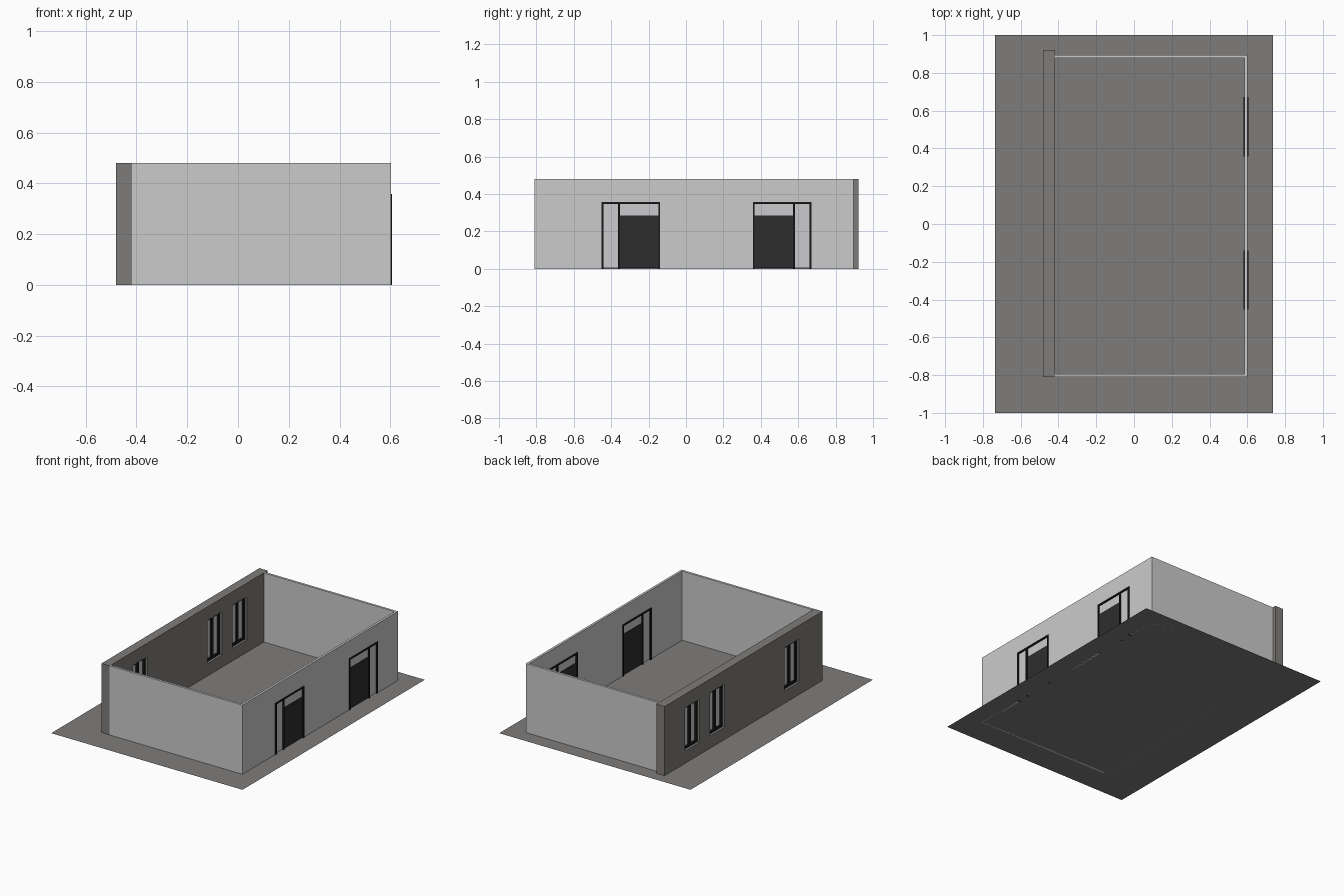
import bpy, bmesh

if "Cube" in bpy.data.objects:
    bpy.data.objects.remove(bpy.data.objects["Cube"])


def material(name, r, g, b):
    m = bpy.data.materials.new(name)
    m.diffuse_color = (r, g, b, 1)
    m.use_nodes = True
    m.node_tree.nodes["Principled BSDF"].inputs["Base Color"].default_value = m.diffuse_color
    return m


LIGHT = material("light plaster", 0.60, 0.60, 0.60)
DARK = material("dark stone", 0.212, 0.204, 0.195)
GROUND = material("ground grey", 0.208, 0.202, 0.194)
FRAME = material("black frame", 0.010, 0.010, 0.010)
LEAF = material("door charcoal", 0.027, 0.027, 0.027)
GLASS = material("pale glass", 0.60, 0.60, 0.61)


def new_object(name, bm, mat):
    bmesh.ops.recalc_face_normals(bm, faces=bm.faces)
    me = bpy.data.meshes.new(name)
    bm.to_mesh(me)
    bm.free()
    ob = bpy.data.objects.new(name, me)
    bpy.context.collection.objects.link(ob)
    if mat:
        me.materials.append(mat)
    return ob


def boxes(name, spans, mat):
    """One object from boxes given as (x0, x1, y0, y1, z0, z1)."""
    bm = bmesh.new()
    for x0, x1, y0, y1, z0, z1 in spans:
        vs = bmesh.ops.create_cube(bm, size=1)["verts"]
        for v in vs:
            v.co = (x1 if v.co.x > 0 else x0,
                    y1 if v.co.y > 0 else y0,
                    z1 if v.co.z > 0 else z0)
    return new_object(name, bm, mat)


def cut(wall, name, spans):
    cutter = boxes(name, spans, None)
    cutter.hide_render = True
    cutter.display_type = 'WIRE'
    mod = wall.modifiers.new("openings", 'BOOLEAN')
    mod.operation = 'DIFFERENCE'
    mod.solver = 'EXACT'
    mod.object = cutter


H = 0.48

# Ground sheet
bm = bmesh.new()
bm.faces.new([bm.verts.new(p) for p in
              ((-0.735, -1, 0), (0.735, -1, 0), (0.735, 1, 0), (-0.735, 1, 0))])
new_object("ground_sheet", bm, GROUND)

# Light U-shaped walls, extruded from a plan outline
T, X0, X1, Y0, Y1 = 0.016, -0.418, 0.602, -0.811, 0.896
plan = [(X0, Y0), (X1, Y0), (X1, Y1), (X0, Y1),
        (X0, Y1 - T), (X1 - T, Y1 - T), (X1 - T, Y0 + T), (X0, Y0 + T)]
bm = bmesh.new()
face = bm.faces.new([bm.verts.new((x, y, 0)) for x, y in plan])
top = bmesh.ops.extrude_face_region(bm, geom=[face], use_keep_orig=True)["geom"]
for v in top:
    if isinstance(v, bmesh.types.BMVert):
        v.co.z = H
light_walls = new_object("light_walls", bm, LIGHT)

# Thick dark wall
dark_wall = boxes("dark_wall", [(-0.481, -0.418, -0.811, 0.922, 0, H)], DARK)

# Doors: hinge side y, direction towards the sidelight
FX0, FX1, DH = 0.580, 0.607, 0.357
holes = []
for i, (y, s) in enumerate(((-0.139, -1), (0.358, 1)), 1):
    def span(xa, xb, a, b, za, zb):
        ya, yb = sorted((y + s * a, y + s * b))
        return (xa, xb, ya, yb, za, zb)
    holes.append(span(0.55, 0.65, 0.002, 0.312, -0.1, DH - 0.002))
    boxes(f"door_frame_{i}", [
        span(FX0, FX1, 0, 0.009, 0, DH),
        span(FX0, FX1, 0.215, 0.225, 0, DH - 0.01),
        span(FX0, FX1, 0.302, 0.314, 0, DH),
        span(FX0, FX1, 0.009, 0.302, DH - 0.01, DH)], FRAME)
    boxes(f"door_leaf_{i}", [span(0.586, 0.601, 0.009, 0.215, 0.003, 0.285)], LEAF)
    boxes(f"door_glass_{i}", [
        span(0.591, 0.597, 0.009, 0.215, 0.285, DH - 0.01),
        span(0.591, 0.597, 0.225, 0.302, 0.003, DH - 0.01)], GLASS)
cut(light_walls, "door_cutter", holes)

# Windows in the dark wall
W, Z0, Z1, B = 0.16, 0.085, 0.385, 0.016
WX0, WX1 = -0.464, -0.435
holes = []
for i, yc in enumerate((0.618, 0.343, -0.475), 1):
    a, b = yc - W / 2, yc + W / 2
    holes.append((-0.6, -0.3, a, b, Z0, Z1))
    boxes(f"window_frame_{i}", [
        (WX0, WX1, a, a + B, Z0, Z1),
        (WX0, WX1, b - B, b, Z0, Z1),
        (WX0, WX1, yc - B * 0.7, yc + B * 0.7, Z0 + B, Z1 - B),
        (WX0, WX1, a + B, b - B, Z0, Z0 + B),
        (WX0, WX1, a + B, b - B, Z1 - B, Z1)], FRAME)
    boxes(f"window_glass_{i}",
          [(-0.453, -0.446, a + B, b - B, Z0 + B, Z1 - B)], GLASS)
cut(dark_wall, "window_cutter", holes)
